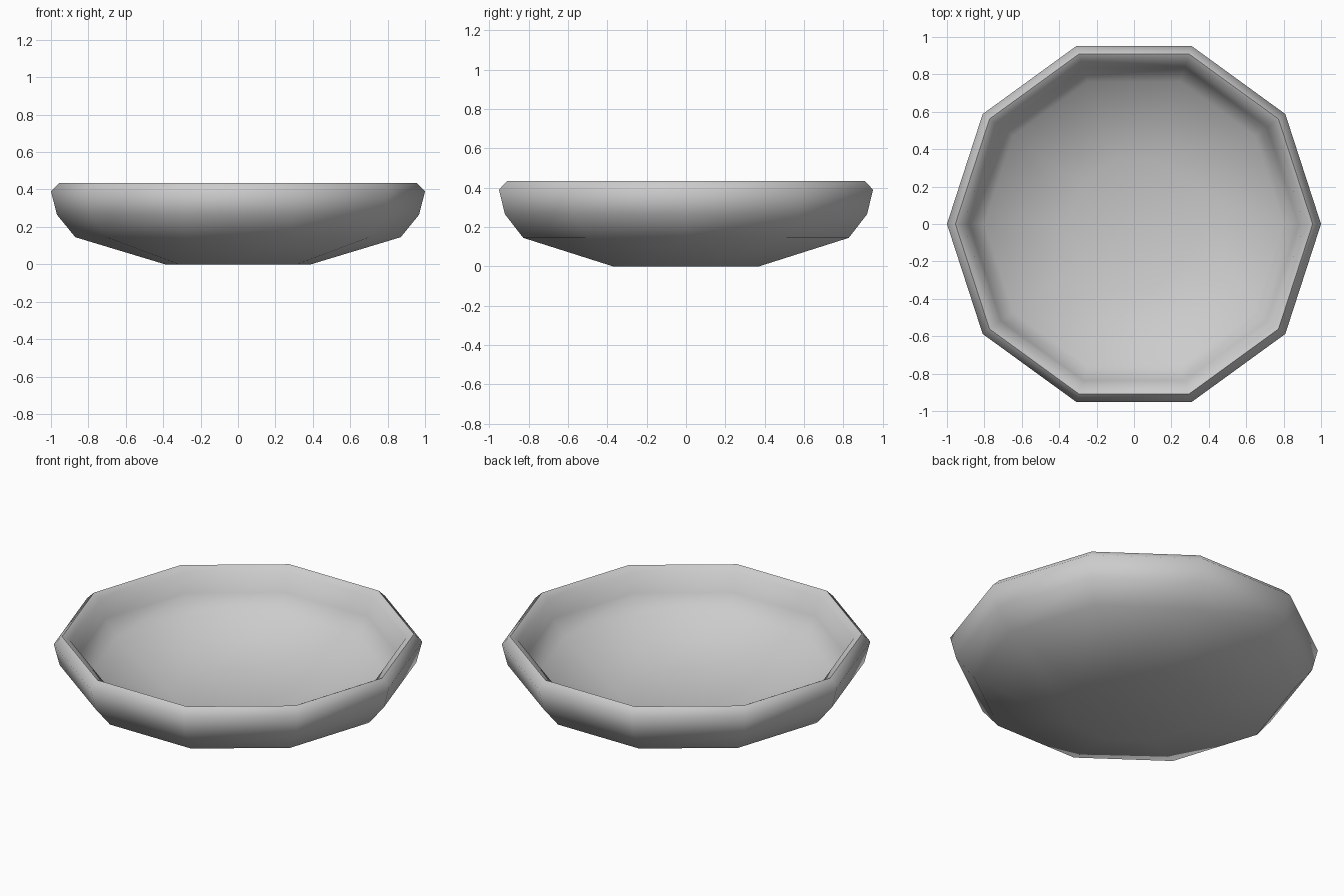
import bpy, bmesh
from math import cos, sin, tau, radians

if "Cube" in bpy.data.objects:
    bpy.data.objects.remove(bpy.data.objects["Cube"])

SIDES = 10
# profile (radius, height): outer wall from base to rim, then lip and inner wall down to floor
PROFILE = [(0.39, 0), (0.87, 0.145), (0.968, 0.265), (1.0, 0.39), (0.955, 0.435),
           (0.911, 0.411), (0.88, 0.30), (0.80, 0.21), (0.36, 0.075)]

# lathe the bowl
bm = bmesh.new()
rings = [[bm.verts.new((r * cos(tau * i / SIDES), r * sin(tau * i / SIDES), z))
          for i in range(SIDES)] for r, z in PROFILE]
for a, b in zip(rings, rings[1:]):
    for i in range(SIDES):
        j = (i + 1) % SIDES
        bm.faces.new((a[i], a[j], b[j], b[i]))
# close base and floor
bm.faces.new(rings[0][::-1])
bm.faces.new(rings[-1])
bmesh.ops.recalc_face_normals(bm, faces=bm.faces)

mesh = bpy.data.meshes.new("bowl")
bm.to_mesh(mesh)
bm.free()
bowl = bpy.data.objects.new("bowl", mesh)
bpy.context.collection.objects.link(bowl)

# smooth walls with a crisp rim
bpy.context.view_layer.objects.active = bowl
bowl.select_set(True)
bpy.ops.object.shade_smooth_by_angle(angle=radians(60))
